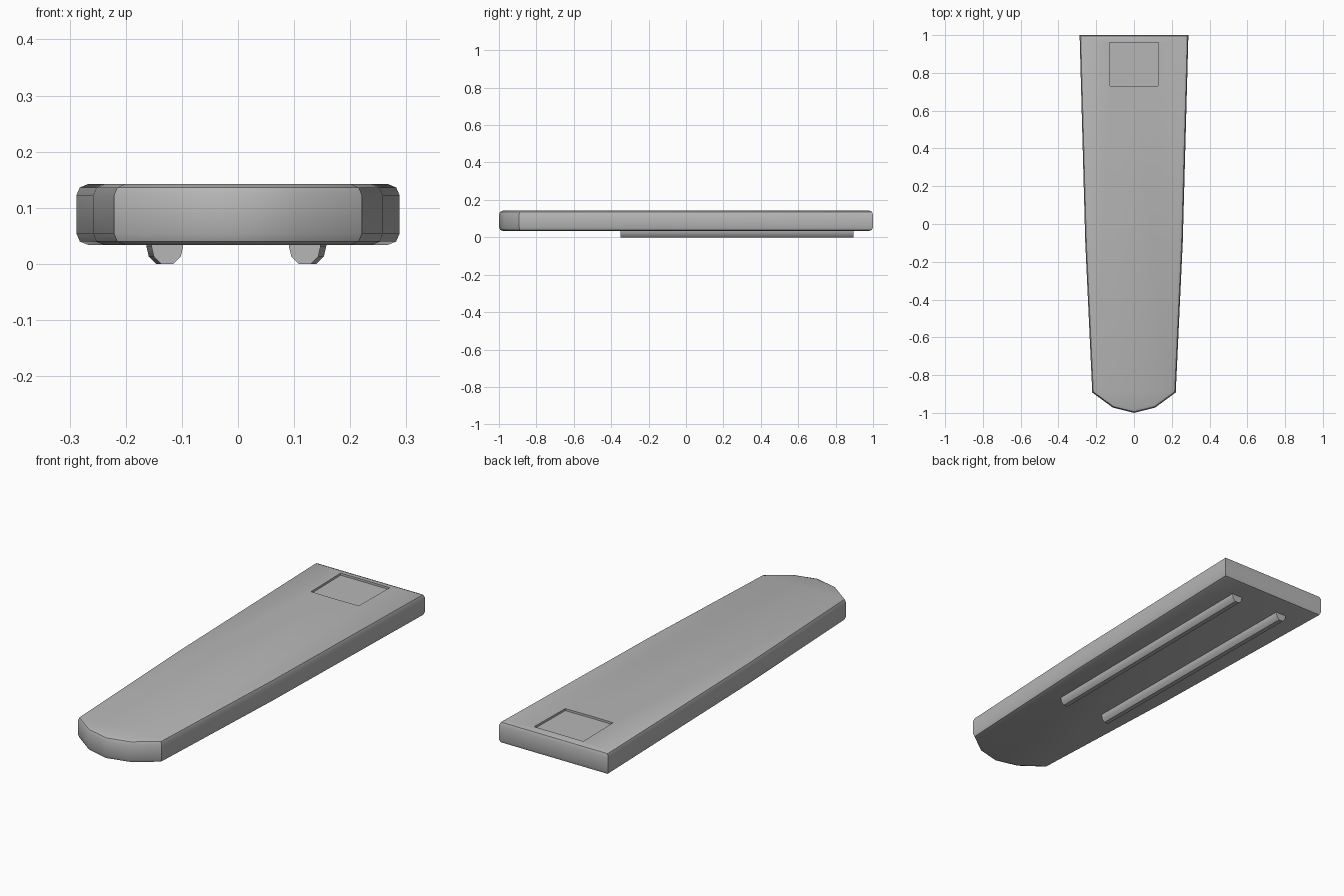
import bpy, bmesh

if "Cube" in bpy.data.objects:
    bpy.data.objects.remove(bpy.data.objects["Cube"])

grey = bpy.data.materials.new("mid_grey")
grey.diffuse_color = (0.47, 0.47, 0.47, 1.0)
grey.use_nodes = True
grey.node_tree.nodes["Principled BSDF"].inputs["Base Color"].default_value = grey.diffuse_color


def make_object(name, bm):
    bmesh.ops.recalc_face_normals(bm, faces=bm.faces)
    mesh = bpy.data.meshes.new(name)
    bm.to_mesh(mesh)
    bm.free()
    mesh.materials.append(grey)
    obj = bpy.data.objects.new(name, mesh)
    bpy.context.collection.objects.link(obj)
    return obj


def loft(name, start, end):
    """Closed prism between two matching rings of points."""
    bm = bmesh.new()
    a = [bm.verts.new(p) for p in start]
    b = [bm.verts.new(p) for p in end]
    bm.faces.new(a)
    bm.faces.new(b)
    for i in range(len(a)):
        j = (i + 1) % len(a)
        bm.faces.new((a[i], a[j], b[j], b[i]))
    return make_object(name, bm)


def plate(name, outline, z0, z1):
    return loft(name, [(x, y, z0) for x, y in outline], [(x, y, z1) for x, y in outline])


BOTTOM, TOP = 0.034, 0.142

# Tapered body with a faceted rounded nose
half = [(0.288, 1.0), (0.258, -0.1), (0.221, -0.892), (0.112, -0.972)]
outline = half + [(0, -1.0)] + [(-x, y) for x, y in reversed(half)]
body = plate("body", outline, BOTTOM, TOP)

# Rims rounded in two steps
bm = bmesh.new()
bm.from_mesh(body.data)
rims = [e for e in bm.edges if abs(e.verts[0].co.z - e.verts[1].co.z) < 1e-5]
bmesh.ops.bevel(bm, geom=rims, offset=0.02, segments=2, profile=0.5, affect='EDGES')
bm.to_mesh(body.data)
bm.free()

# Shallow recess near the wide end
cutter = plate("recess_cutter", [(-0.130, 0.960), (-0.126, 0.731), (0, 0.729),
                                 (0.126, 0.731), (0.130, 0.960)], TOP - 0.010, TOP + 0.05)
cutter.hide_render = True
cutter.hide_set(True)
cut = body.modifiers.new("recess", 'BOOLEAN')
cut.operation = 'DIFFERENCE'
cut.solver = 'EXACT'
cut.object = cutter

# Two slightly splayed runners underneath
section = [(-0.029, BOTTOM + 0.004), (-0.028, BOTTOM - 0.004), (-0.024, 0.013), (-0.011, 0.0),
           (0.011, 0.0), (0.024, 0.013), (0.028, BOTTOM - 0.004), (0.029, BOTTOM + 0.004)]
runners = []
for label, front_x, back_x in (("left", -0.126, -0.135), ("right", 0.119, 0.129)):
    runners.append(loft(label + "_runner",
                        [(front_x + x, -0.35, z) for x, z in section],
                        [(back_x + x, 0.895, z) for x, z in section]))

# Smooth shading with sharp edges kept
bpy.ops.object.select_all(action='DESELECT')
for obj in [body] + runners:
    obj.select_set(True)
bpy.context.view_layer.objects.active = body
bpy.ops.object.shade_smooth_by_angle(angle=0.6)
